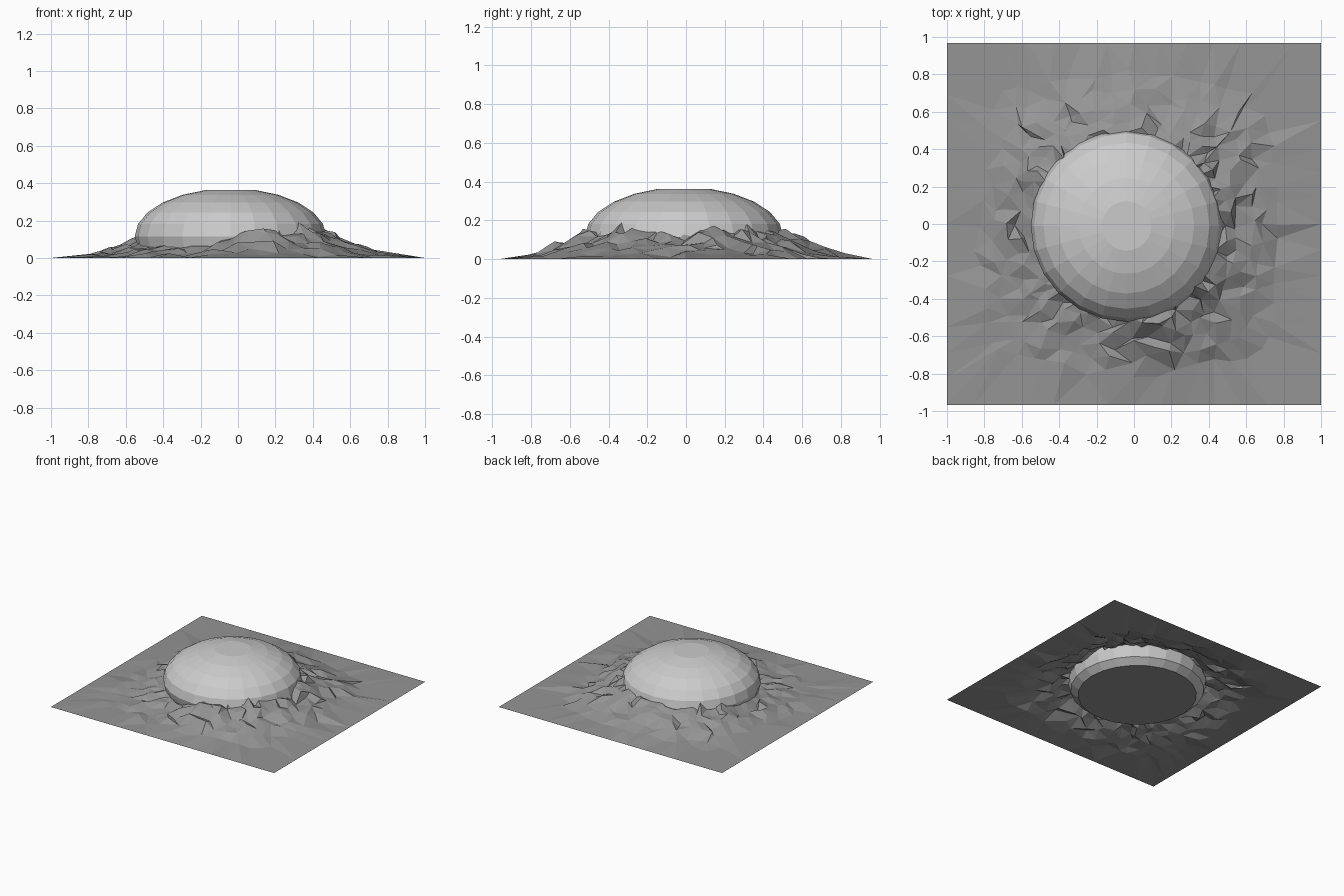
import bpy, bmesh, math, random
from mathutils import Vector

if "Cube" in bpy.data.objects:
    bpy.data.objects.remove(bpy.data.objects["Cube"])

random.seed(5)
CX, CY = -0.04, -0.01      # centre of the dome
HX, HY = 1.0, 0.967        # half size of the ground sheet


def make_material(name, value):
    mat = bpy.data.materials.new(name)
    mat.diffuse_color = (value, value, value, 1)
    mat.use_nodes = True
    mat.node_tree.nodes["Principled BSDF"].inputs["Base Color"].default_value = mat.diffuse_color
    return mat


DARK = make_material("dark_earth", 0.3)
LIGHT = make_material("light_shell", 0.8)


def make_object(name, bm, *materials):
    bmesh.ops.recalc_face_normals(bm, faces=bm.faces)
    mesh = bpy.data.meshes.new(name)
    bm.to_mesh(mesh)
    bm.free()
    for mat in materials:
        mesh.materials.append(mat)
    obj = bpy.data.objects.new(name, mesh)
    bpy.context.collection.objects.link(obj)
    return obj


def bridge(bm, a, b):
    n = len(a)
    return [bm.faces.new((a[i], a[(i + 1) % n], b[(i + 1) % n], b[i])) for i in range(n)]


# Flattened faceted dome with flat top and a dark flat base
def build_dome(segments=24, radius=0.512, height=0.257, equator=0.115):
    profile = [(radius * math.sin(math.radians(a)), equator + height * math.cos(math.radians(a)))
               for a in range(15, 106, 15)]
    profile.append((0.44, 0.004))
    bm = bmesh.new()
    rings = []
    for r, z in profile:
        rings.append([bm.verts.new((CX + r * math.cos(2 * math.pi * i / segments),
                                    CY + r * math.sin(2 * math.pi * i / segments), z))
                      for i in range(segments)])
    for a, b in zip(rings, rings[1:]):
        bridge(bm, a, b)
    bm.faces.new(rings[0])
    bm.faces.new(rings[-1]).material_index = 1
    make_object("dome", bm, LIGHT, DARK)


# Height of the broken rim around the dome: low at front left, high elsewhere
RIM = [(0, .135), (45, .175), (90, .155), (135, .15), (165, .12), (180, .075), (215, .055),
       (255, .055), (270, .11), (288, .175), (330, .155), (360, .135)]


def rim_height(angle):
    deg = math.degrees(angle) % 360
    for (a0, h0), (a1, h1) in zip(RIM, RIM[1:]):
        if a0 <= deg <= a1:
            return h0 + (h1 - h0) * (deg - a0) / (a1 - a0)


# Torn ground sheet: jittered rings from a round hole out to the square border
def build_ground(per_side=14):
    corners = [Vector(c) for c in ((HX, -HY), (HX, HY), (-HX, HY), (-HX, -HY))]
    border = [corners[s].lerp(corners[(s + 1) % 4], i / per_side)
              for s in range(4) for i in range(per_side)]
    centre = Vector((CX, CY))
    radii = [0.485, 0.53, 0.585, 0.645, 0.715, 0.80]
    bm = bmesh.new()
    rings = []
    for k, base in enumerate(radii):
        ring = []
        for p in border:
            d = p - centre
            # outer rings lean towards the square outline
            r = base + (d.length - 0.97) * 0.5 * k / len(radii)
            r += random.uniform(-1, 1) * (0.008 if k == 0 else 0.028)
            angle = math.atan2(d.y, d.x) + random.uniform(-0.04, 0.04)
            fall = max(0, 1 - max(0, r - 0.48) / 0.5) ** 1.6
            z = rim_height(angle) * fall
            z *= 1 + random.uniform(-0.2, 0.2)
            z += random.uniform(-0.016, 0.016)
            ring.append(bm.verts.new((CX + r * math.cos(angle), CY + r * math.sin(angle),
                                      max(0.002, z))))
        rings.append(ring)
    rings.append([bm.verts.new((p.x, p.y, 0)) for p in border])
    for a, b in zip(rings, rings[1:]):
        bridge(bm, a, b)
    bmesh.ops.triangulate(bm, faces=bm.faces[:], quad_method='SHORT_EDGE')
    obj = make_object("broken_ground", bm, DARK)
    if sum(p.normal.z for p in obj.data.polygons) < 0:
        obj.data.flip_normals()


build_dome()
build_ground()
